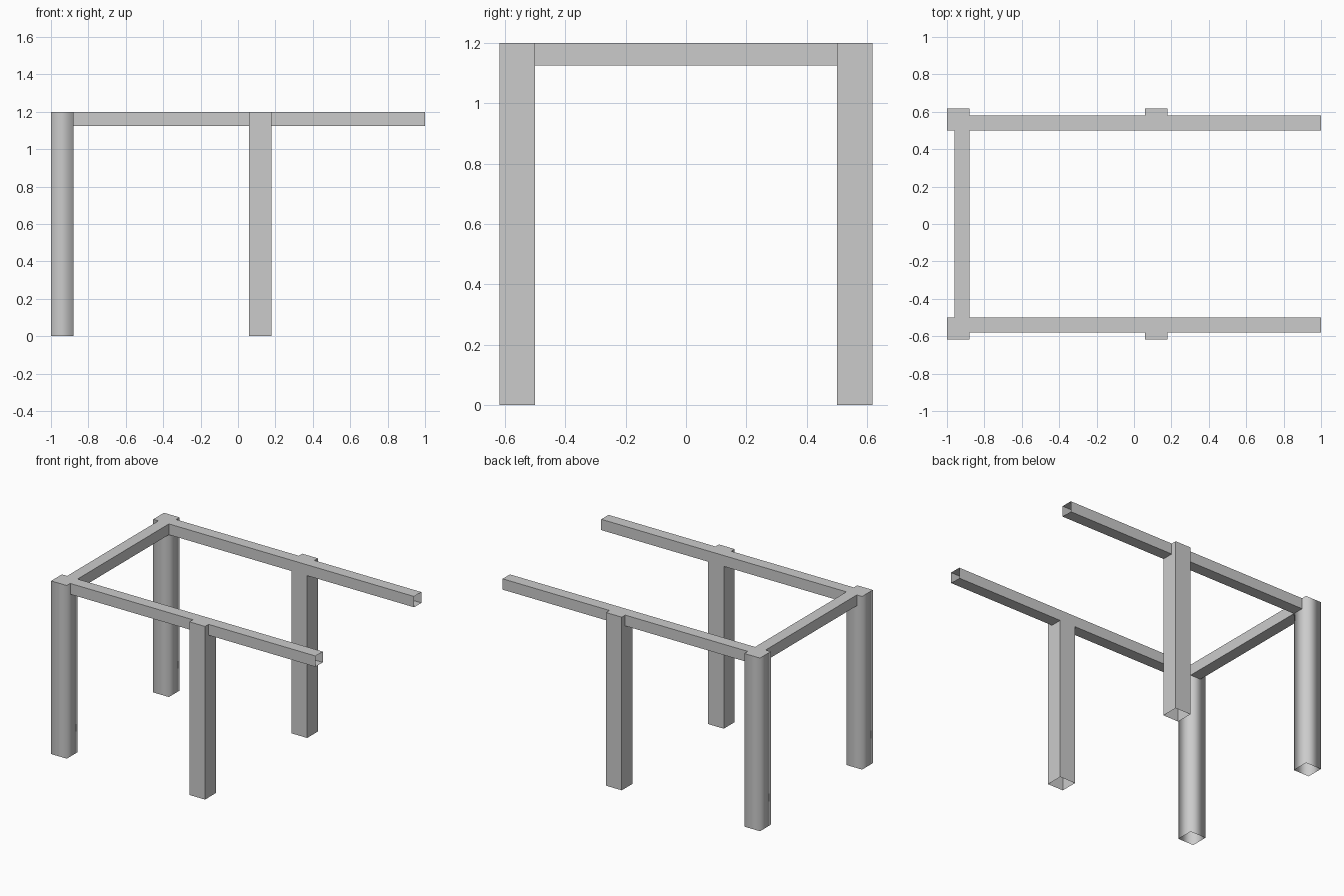
import bpy
import bmesh

if "Cube" in bpy.data.objects:
    bpy.data.objects.remove(bpy.data.objects["Cube"], do_unlink=True)

grey = bpy.data.materials.new("plain_grey")
grey.use_nodes = True
colour = (0.6, 0.6, 0.6, 1)
grey.diffuse_color = colour
grey.node_tree.nodes["Principled BSDF"].inputs["Base Color"].default_value = colour

TOP, RAIL_BOTTOM = 1.2, 1.125
INNER, RAIL_OUTER, LEG_OUTER = 0.5, 0.58, 0.618


def tube(name, low, high, open_dirs, smooth=False):
    """Thin-walled box between two corners, without the faces in open_dirs."""
    low, high = [list(c) for c in zip(*[sorted(p) for p in zip(low, high)])]
    bm = bmesh.new()
    bmesh.ops.create_cube(bm, size=1)
    for v in bm.verts:
        v.co = [lo + (c + 0.5) * (hi - lo) for lo, hi, c in zip(low, high, v.co)]
    bm.normal_update()
    ends = [f for f in bm.faces if any(f.normal[a] * s > 0.9 for a, s in open_dirs)]
    bmesh.ops.delete(bm, geom=ends, context="FACES_ONLY")
    # Round-looking sides, crisp top cap
    if smooth:
        for f in bm.faces:
            f.smooth = abs(f.normal.z) < 0.5
        for e in bm.edges:
            e.smooth = abs(e.verts[0].co.z - e.verts[1].co.z) > 0.1
    mesh = bpy.data.meshes.new(name)
    bm.to_mesh(mesh)
    bm.free()
    mesh.materials.append(grey)
    obj = bpy.data.objects.new(name, mesh)
    bpy.context.collection.objects.link(obj)


X, Y, Z = range(3)
for side, s in (("front", -1), ("back", 1)):
    # Legs, hollow and open at the floor
    for kind, x0, x1 in (("corner", -1, -0.88), ("middle", 0.06, 0.18)):
        tube(f"{side}_{kind}_leg", (x0, s * INNER, 0), (x1, s * LEG_OUTER, TOP),
             [(Z, -1)], smooth=kind == "corner")
    # Long rail in two lengths, the outer one with an open end
    for part, x0, x1 in (("inner", -0.88, 0.06), ("outer", 0.18, 1)):
        tube(f"{side}_{part}_rail", (x0, s * INNER, RAIL_BOTTOM),
             (x1, s * RAIL_OUTER, TOP), [(X, -1), (X, 1)])

# Cross rail between the corner legs
tube("cross_rail", (-0.96, -INNER, RAIL_BOTTOM), (-0.88, INNER, TOP), [(Y, -1), (Y, 1)])
